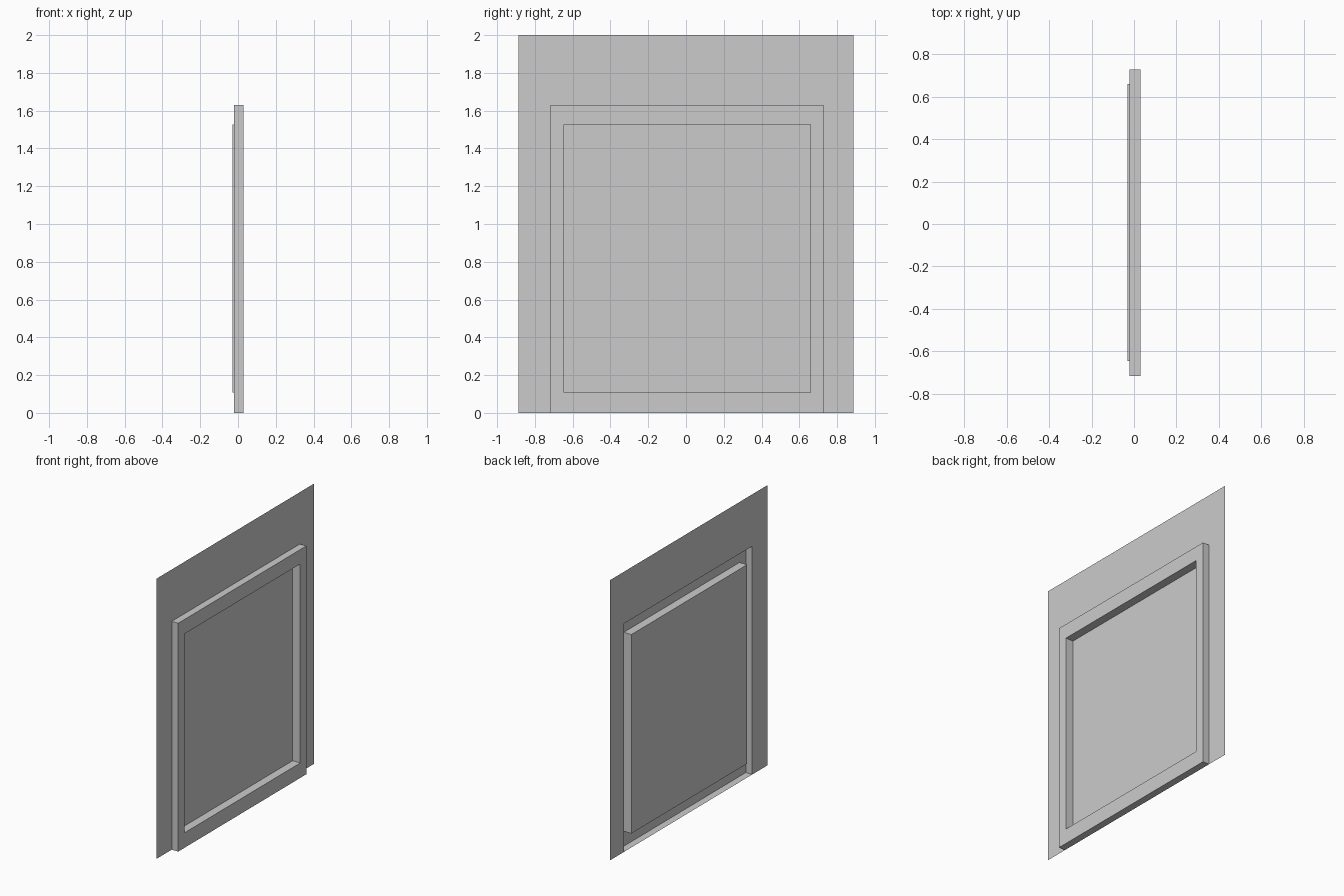
import bpy

if "Cube" in bpy.data.objects:
    bpy.data.objects.remove(bpy.data.objects["Cube"])


def ring(x, y0, y1, z0, z1):
    """Rectangle corners in the plane at x, anticlockwise seen from +x."""
    return [(x, y0, z0), (x, y1, z0), (x, y1, z1), (x, y0, z1)]


def sheet(name, rings, skip=(), cap=False):
    """Bridge successive rectangular rings; optionally fill the last one."""
    verts = [v for r in rings for v in r]
    faces = []
    for k in range(len(rings) - 1):
        a, b = 4 * k, 4 * k + 4
        for i in range(4):
            if i not in skip:
                j = (i + 1) % 4
                faces.append((a + i, a + j, b + j, b + i))
    if cap:
        n = len(verts)
        faces.append((n - 4, n - 3, n - 2, n - 1))
    mesh = bpy.data.meshes.new(name)
    mesh.from_pydata(verts, [], faces)
    mesh.update()
    obj = bpy.data.objects.new(name, mesh)
    bpy.context.collection.objects.link(obj)
    return obj


WALL_X, FRONT_X, PANEL_X = -0.021, 0.03, -0.03
outer = (-0.717, 0.728, 0.0, 1.63)
inner = (-0.647, 0.659, 0.107, 1.527)

# Thin wall around the opening (the opening reaches the floor, so no bottom strip)
sheet("wall", [ring(WALL_X, -0.887, 0.887, 0, 2), ring(WALL_X, *outer)], skip=(0,))

# Raised frame, open at the back: outer sides, front band, inner reveal
sheet("frame", [ring(WALL_X, *outer), ring(FRONT_X, *outer),
                ring(FRONT_X, *inner), ring(PANEL_X, *inner)])

# Recessed panel closing the frame
sheet("panel", [ring(PANEL_X, *inner)], cap=True)
